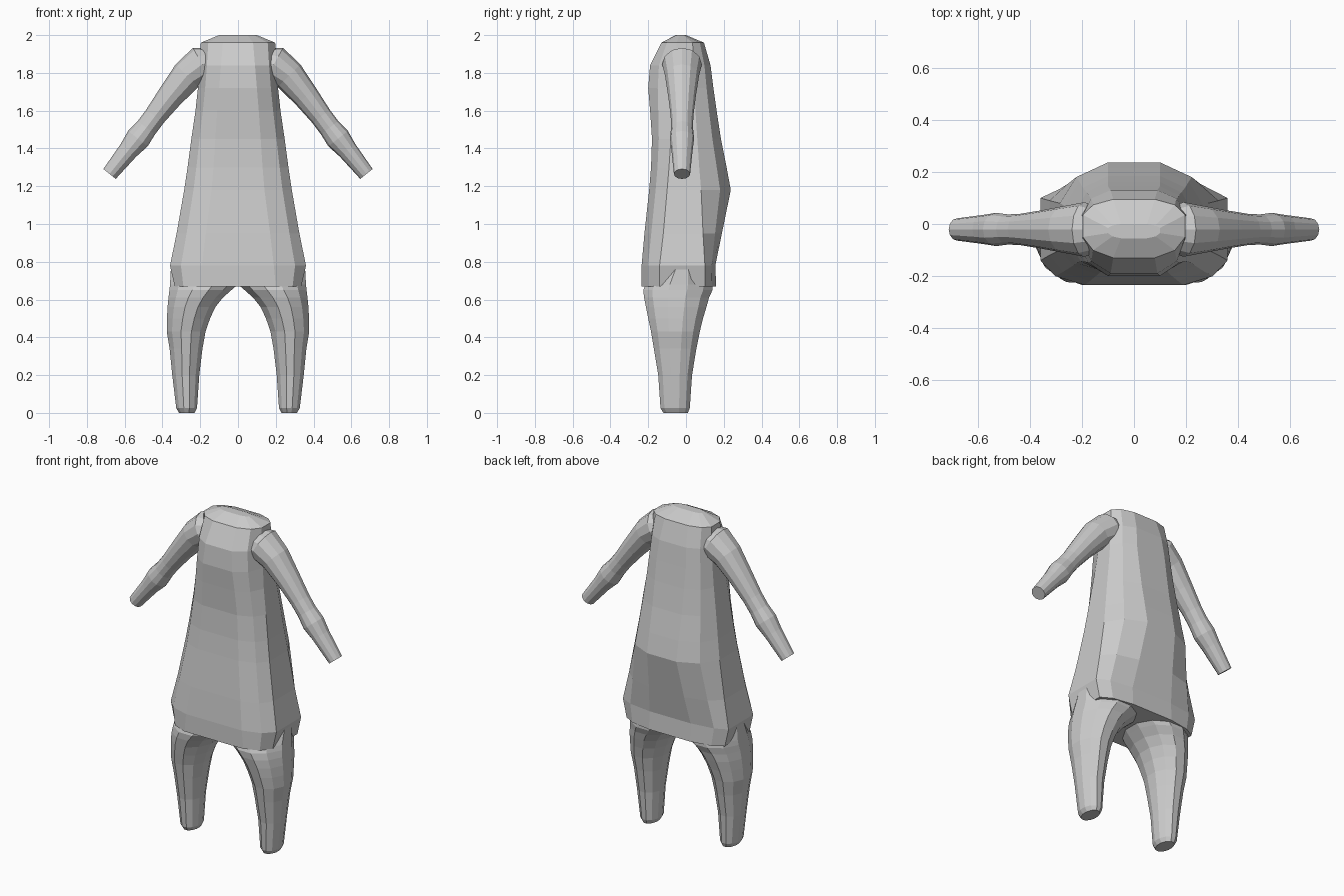
import bpy, bmesh, math
from mathutils import Vector

grey = bpy.data.materials.new("plain grey")
grey.diffuse_color = (0.6, 0.6, 0.6, 1)


def loft(name, rings):
    """Skin a closed solid over rings of equal point count."""
    bm = bmesh.new()
    loops = [[bm.verts.new(p) for p in ring] for ring in rings]
    n = len(loops[0])
    for a, b in zip(loops, loops[1:]):
        for i in range(n):
            j = (i + 1) % n
            bm.faces.new((a[i], a[j], b[j], b[i]))
    bm.faces.new(loops[0][::-1])
    bm.faces.new(loops[-1])
    bmesh.ops.recalc_face_normals(bm, faces=bm.faces)
    me = bpy.data.meshes.new(name)
    bm.to_mesh(me)
    bm.free()
    me.materials.append(grey)
    ob = bpy.data.objects.new(name, me)
    bpy.context.collection.objects.link(ob)
    return ob


# Tunic body: z, half width, front y, back y, flat half width front / back, side facet front / back y
def body_ring(z, w, yf, yb, ff, fb, sf, sb):
    def corner(f, y, s):
        # bulged point between the flat panel and the side facet
        return (f + (w - f) * 0.66, y + (s - y) * 0.36)
    cf, cb = corner(ff, yf, sf), corner(fb, yb, sb)
    half = [(ff, yf), cf, (w, sf), (w, sb), cb, (fb, yb)]
    pts = half + [(-x, y) for x, y in reversed(half)]
    return [(x, y, z) for x, y in pts]


body = [
    (0.67, 0.335, -0.235, 0.16, 0.20, 0.14, -0.14, 0.10),
    (0.78, 0.36, -0.235, 0.155, 0.19, 0.14, -0.14, 0.10),
    (0.95, 0.325, -0.22, 0.19, 0.17, 0.12, -0.12, 0.09),
    (1.18, 0.285, -0.195, 0.237, 0.14, 0.10, -0.10, 0.08),
    (1.30, 0.267, -0.185, 0.215, 0.13, 0.10, -0.09, 0.07),
    (1.45, 0.247, -0.18, 0.185, 0.12, 0.10, -0.08, 0.06),
    (1.60, 0.225, -0.19, 0.162, 0.11, 0.10, -0.07, 0.05),
    (1.72, 0.212, -0.20, 0.145, 0.10, 0.10, -0.06, 0.045),
    (1.84, 0.203, -0.19, 0.13, 0.09, 0.09, -0.06, 0.04),
    (1.96, 0.197, -0.13, 0.095, 0.08, 0.08, -0.05, 0.035),
    (2.00, 0.10, -0.055, 0.0, 0.05, 0.05, -0.035, -0.015),
]
loft("tunic_body", [body_ring(*r) for r in body])

# Sleeve: x, z, in-plane radius, depth radius along the arm axis
arm = [
    (0.135, 1.86, 0.075, 0.085), (0.19, 1.845, 0.10, 0.105), (0.27, 1.785, 0.085, 0.09),
    (0.36, 1.675, 0.069, 0.073), (0.44, 1.57, 0.058, 0.06), (0.485, 1.51, 0.058, 0.058),
    (0.53, 1.452, 0.066, 0.064), (0.58, 1.39, 0.053, 0.056), (0.68, 1.265, 0.042, 0.043),
]


def arm_rings(side):
    rings = []
    for i, (x, z, r, d) in enumerate(arm):
        p, q = arm[max(i - 1, 0)], arm[min(i + 1, len(arm) - 1)]
        t = Vector((q[0] - p[0], 0, q[1] - p[1])).normalized()
        up = Vector((-t.z, 0, t.x))
        c = Vector((x, -0.021, z))
        ring = []
        for k in range(12):
            a = math.tau * k / 12
            v = c + up * (r * math.cos(a)) + Vector((0, d * math.sin(a), 0))
            ring.append((v.x * side, v.y, v.z))
        rings.append(ring)
    return rings


# Leg: z, inner x, outer x, front y, back y
leg = [
    (0.0, 0.23, 0.312, -0.12, 0.01), (0.025, 0.217, 0.327, -0.135, 0.02),
    (0.20, 0.205, 0.348, -0.147, 0.032), (0.34, 0.188, 0.362, -0.17, 0.055),
    (0.43, 0.172, 0.377, -0.185, 0.073), (0.50, 0.148, 0.376, -0.20, 0.09),
    (0.56, 0.12, 0.373, -0.212, 0.108), (0.61, 0.08, 0.368, -0.222, 0.122),
    (0.65, 0.035, 0.363, -0.226, 0.14), (0.68, 0.0, 0.36, -0.215, 0.14),
    (0.77, 0.0, 0.355, -0.14, 0.10),
]


def leg_rings(side):
    rings = []
    for z, xi, xo, yf, yb in leg:
        ring = []
        for k in range(12):
            a = math.tau * (k + 0.5) / 12
            # slightly squared oval that reaches its full extents
            ca, sa = math.cos(a) / 0.966, math.sin(a) / 0.966
            x = (xi + xo) / 2 + (xo - xi) / 2 * ca
            y = (yf + yb) / 2 + (yb - yf) / 2 * sa
            ring.append((x * side, y, z))
        rings.append(ring)
    return rings


for label, side in (("right", 1), ("left", -1)):
    loft(label + "_sleeve", arm_rings(side))
    loft(label + "_trouser_leg", leg_rings(side))
